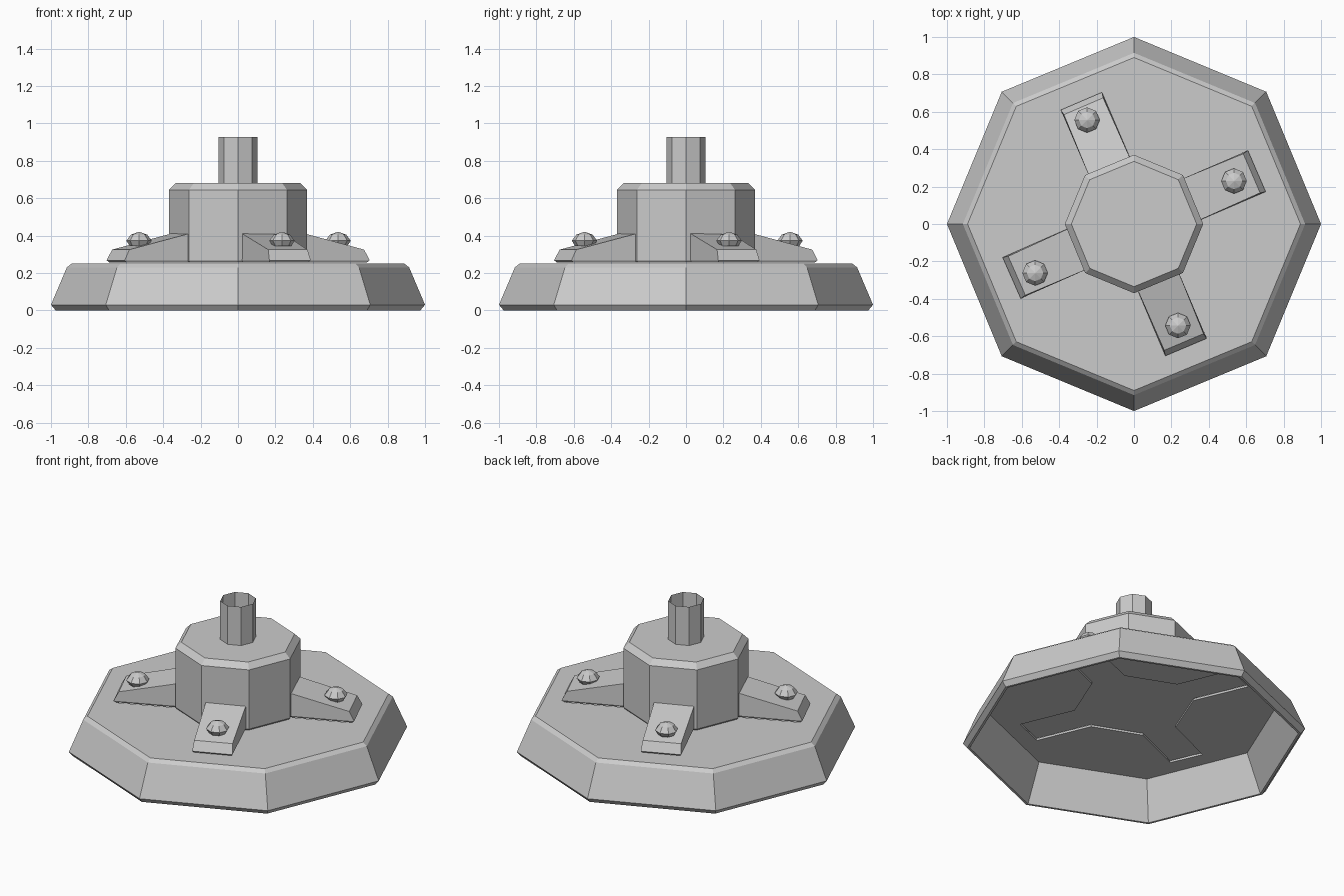
import bpy, bmesh
from math import cos, sin, pi, radians
from mathutils import Matrix

cube = bpy.data.objects.get("Cube")
if cube:
    bpy.data.objects.remove(cube)

metal = bpy.data.materials.new("grey metal")
metal.use_nodes = True
GREY = (0.6, 0.6, 0.6, 1)
metal.diffuse_color = GREY
metal.node_tree.nodes["Principled BSDF"].inputs["Base Color"].default_value = GREY


def finish(name, bm, closed=True):
    if closed:
        bmesh.ops.recalc_face_normals(bm, faces=bm.faces)
    mesh = bpy.data.meshes.new(name)
    bm.to_mesh(mesh)
    bm.free()
    mesh.materials.append(metal)
    obj = bpy.data.objects.new(name, mesh)
    bpy.context.collection.objects.link(obj)
    return obj


def loft(name, rings, caps=True):
    """Join matching rings of points with quads, and close both ends."""
    bm = bmesh.new()
    loops = [[bm.verts.new(p) for p in ring] for ring in rings]
    for low, high in zip(loops, loops[1:]):
        for i in range(len(low)):
            j = (i + 1) % len(low)
            bm.faces.new((low[i], low[j], high[j], high[i]))
    if caps:
        bm.faces.new(loops[0][::-1])
        bm.faces.new(loops[-1])
    return finish(name, bm, caps)


def octagon(r, z):
    return [(r * cos(i * pi / 4), r * sin(i * pi / 4), z) for i in range(8)]


def turned(name, profile, caps=True):
    return loft(name, [octagon(r, z) for r, z in profile], caps)


def box_ring(d, half, z):
    return [(0.28, -half, z), (d, -half, z), (d, half, z), (0.28, half, z)]


# Hollow dish-shaped base with a thin top plate
base = turned("base", [(0.86, 0.237), (0.96, 0), (0.975, 0), (1, 0.03),
                       (0.915, 0.23), (0.89, 0.25)])

# Hub and open tube
turned("hub", [(0.362, 0.255), (0.37, 0.265), (0.37, 0.645), (0.335, 0.68)])
turned("tube", [(0.105, 0.68), (0.105, 0.928)], caps=False)

# Four sloped feet with domed bolts, each slightly off square
feet = [("left", 23.3, 0.535, 0.23), ("back", 113.2, -0.251, 0.556),
        ("right", 203.8, -0.529, -0.262), ("front", 292.9, 0.235, -0.543)]
outline = []
for label, angle, x, y in feet:
    turn = Matrix.Rotation(radians(angle), 4, "Z")
    top = [(0.28, -0.12, 0.425), (0.685, -0.114, 0.325),
           (0.685, 0.114, 0.325), (0.28, 0.12, 0.425)]
    foot = loft(label + "_foot", [box_ring(0.70, 0.112, 0.255),
                                  box_ring(0.715, 0.12, 0.268), top])
    foot.data.transform(turn)
    bolt = turned(label + "_bolt", [(0.05, 0.345), (0.068, 0.373), (0.044, 0.405), (0.002, 0.42)])
    bolt.data.transform(Matrix.Translation((x, y, 0)))
    # Corners of the opening below this foot
    for d, side in ((0.335, -0.105), (0.69, -0.105), (0.69, 0.105), (0.335, 0.105)):
        a = radians(angle)
        outline.append((d * cos(a) - side * sin(a), d * sin(a) + side * cos(a)))

# Opening in the top plate under the hub and feet
cutter = loft("opening_cutter", [[(x, y, z) for x, y in outline] for z in (0.15, 0.3)])
cutter.hide_render = True
cutter.hide_viewport = True
cut = base.modifiers.new("opening", "BOOLEAN")
cut.operation = "DIFFERENCE"
cut.solver = "EXACT"
cut.object = cutter
